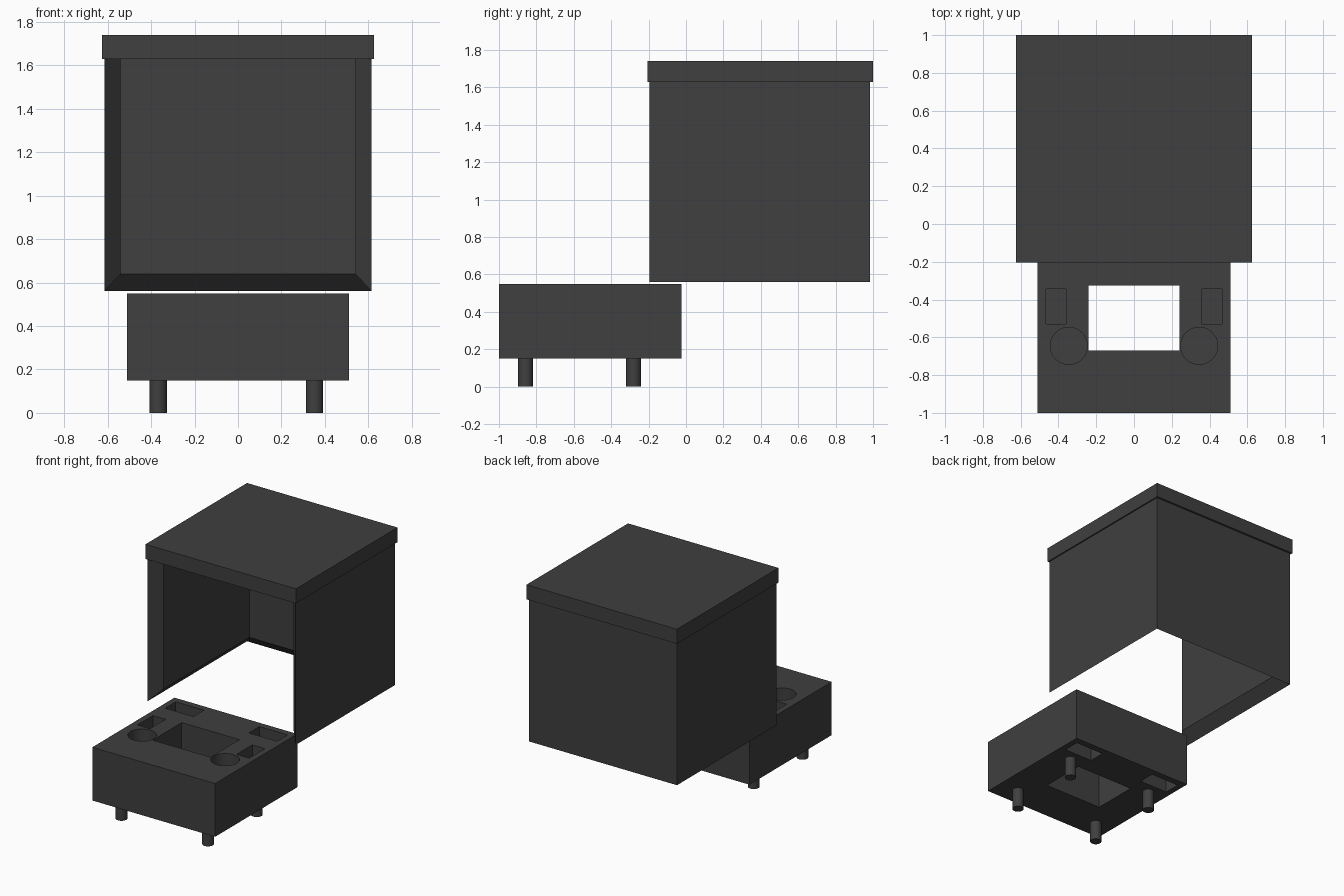
import bpy, bmesh
from mathutils import Matrix, Vector

if "Cube" in bpy.data.objects:
    bpy.data.objects.remove(bpy.data.objects["Cube"])

charcoal = bpy.data.materials.new("charcoal")
charcoal.diffuse_color = (0.05, 0.05, 0.05, 1)
charcoal.use_nodes = True
charcoal.node_tree.nodes["Principled BSDF"].inputs["Base Color"].default_value = charcoal.diffuse_color


def add_box(bm, lo, hi):
    lo, hi = Vector(lo), Vector(hi)
    m = Matrix.Translation((lo + hi) / 2) @ Matrix.Diagonal((*(hi - lo), 1))
    bmesh.ops.create_cube(bm, size=1, matrix=m)


def add_cylinder(bm, x, y, z0, z1, r, sides):
    bmesh.ops.create_cone(bm, cap_ends=True, segments=sides, radius1=r, radius2=r,
                          depth=z1 - z0, matrix=Matrix.Translation((x, y, (z0 + z1) / 2)))


def make_object(name, bm):
    bmesh.ops.recalc_face_normals(bm, faces=bm.faces)
    mesh = bpy.data.meshes.new(name)
    bm.to_mesh(mesh)
    bm.free()
    mesh.materials.append(charcoal)
    obj = bpy.data.objects.new(name, mesh)
    bpy.context.collection.objects.link(obj)
    return obj


def smooth(obj):
    bpy.ops.object.select_all(action='DESELECT')
    obj.select_set(True)
    bpy.context.view_layer.objects.active = obj
    bpy.ops.object.shade_smooth_by_angle()


# Cover walls: U-shaped wall, bevelled inward along its bottom and front edges
bm = bmesh.new()
bottom, top = 0.56, 1.63
stations = []
for sx, y_out, y_in in ((1, -0.195, -0.115), (1, 0.985, 0.905),
                        (-1, 0.985, 0.905), (-1, -0.195, -0.115)):
    stations.append([bm.verts.new(p) for p in (
        (sx * 0.615, y_out, bottom), (sx * 0.615, y_out, top),
        (sx * 0.54, y_in, top), (sx * 0.54, y_in, bottom + 0.08))])
for a, b in zip(stations, stations[1:]):
    for i in range(4):
        j = (i + 1) % 4
        bm.faces.new((a[i], a[j], b[j], b[i]))
bm.faces.new(stations[0])
bm.faces.new(stations[-1])
make_object("cover_walls", bm)

# Lid slab overhanging the walls
bm = bmesh.new()
add_box(bm, (-0.625, -0.205, top), (0.625, 1.0, 1.74))
make_object("cover_lid", bm)

# Base block
bm = bmesh.new()
add_box(bm, (-0.51, -1.0, 0.15), (0.51, -0.025, 0.55))
base = make_object("base_block", bm)

# Openings: centre and rear holes go through, round and side pockets are blind
bm = bmesh.new()
add_box(bm, (-0.24, -0.67, 0), (0.24, -0.325, 0.7))
for s in (-1, 1):
    for x0, x1, y0, y1, z0 in ((0.23, 0.465, -0.2, -0.075, 0.0),
                               (0.36, 0.465, -0.53, -0.345, 0.25)):
        xs = sorted((s * x0, s * x1))
        add_box(bm, (xs[0], y0, z0), (xs[1], y1, 0.7))
    add_cylinder(bm, s * 0.345, -0.645, 0.25, 0.7, 0.098, 48)
cutter = make_object("opening_cutter", bm)
cut = base.modifiers.new("openings", 'BOOLEAN')
cut.operation = 'DIFFERENCE'
cut.solver = 'EXACT'
cut.object = cutter
bpy.context.view_layer.objects.active = base
bpy.ops.object.modifier_apply(modifier=cut.name)
bpy.data.objects.remove(cutter)
smooth(base)

# Four round feet
for side, x in (("left", -0.367), ("right", 0.352)):
    for end, y in (("front", -0.858), ("back", -0.28)):
        bm = bmesh.new()
        add_cylinder(bm, x, y, 0, 0.15, 0.04, 32)
        smooth(make_object(f"foot_{end}_{side}", bm))
